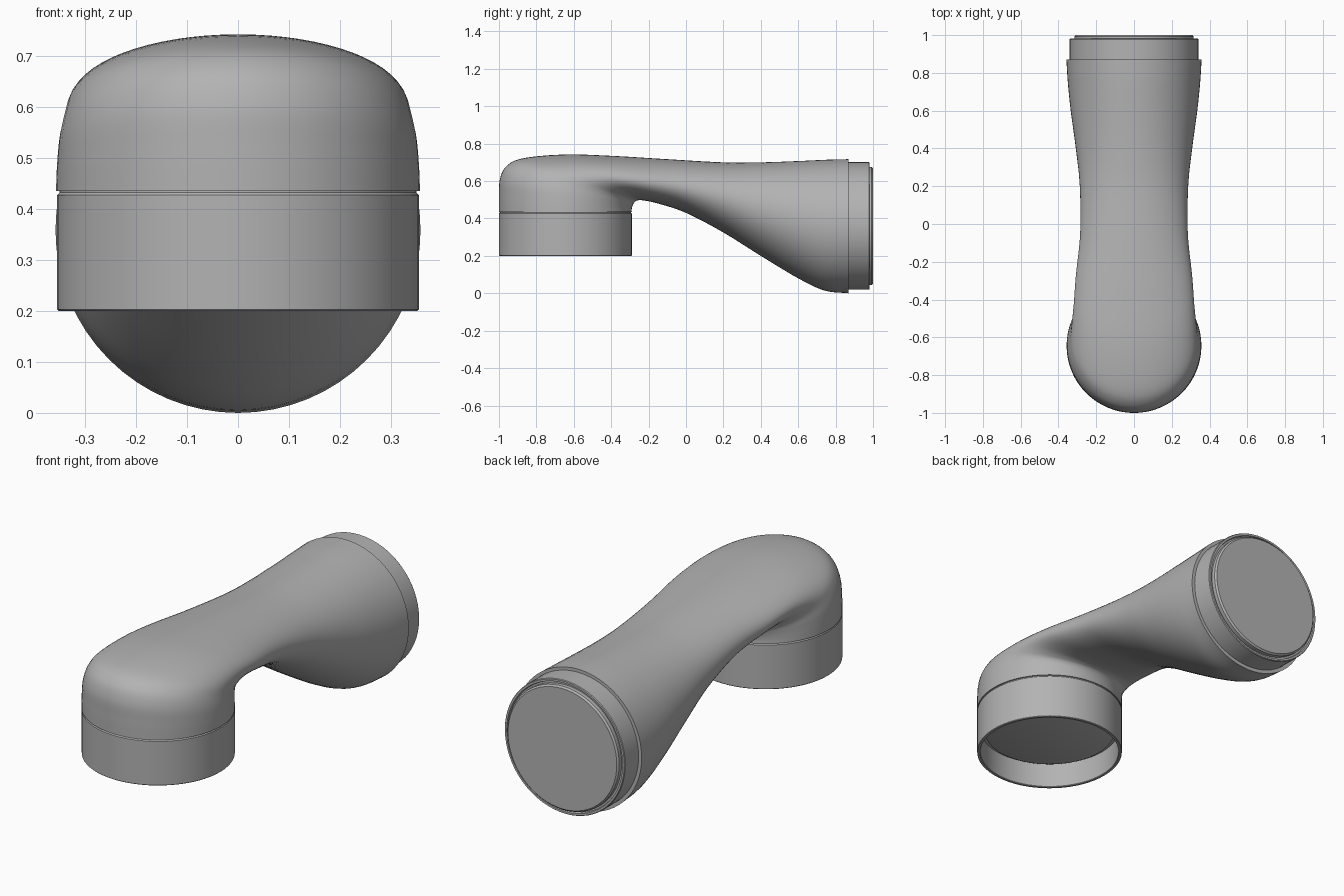
import bpy
import bmesh
import math
from mathutils import Matrix, Vector

if "Cube" in bpy.data.objects:
    bpy.data.objects.remove(bpy.data.objects["Cube"], do_unlink=True)

SIDES = 64
HEAD_Y = -0.645
RADIUS = 0.357


def make_material(name, value):
    material = bpy.data.materials.new(name)
    colour = (value, value, value, 1)
    material.diffuse_color = colour
    material.use_nodes = True
    material.node_tree.nodes["Principled BSDF"].inputs["Base Color"].default_value = colour
    return material


grey = make_material("plain grey", 0.45)


def finish(name, bm):
    """Turn a bmesh into a smooth shaded object with crisp rims."""
    bmesh.ops.recalc_face_normals(bm, faces=bm.faces)
    mesh = bpy.data.meshes.new(name)
    bm.to_mesh(mesh)
    bm.free()
    mesh.materials.append(grey)
    obj = bpy.data.objects.new(name, mesh)
    bpy.context.collection.objects.link(obj)
    bpy.ops.object.select_all(action="DESELECT")
    obj.select_set(True)
    bpy.context.view_layer.objects.active = obj
    bpy.ops.object.shade_smooth_by_angle(angle=math.radians(35))
    return obj


def lathe(name, profile, matrix):
    """Spin (radius, height) points about z, then place the solid."""
    bm = bmesh.new()
    verts = [bm.verts.new((r, 0, h)) for r, h in profile]
    edges = [bm.edges.new(pair) for pair in zip(verts, verts[1:])]
    bmesh.ops.spin(bm, geom=verts + edges, cent=(0, 0, 0), axis=(0, 0, 1),
                   angle=math.tau, steps=SIDES, use_duplicate=False)
    bmesh.ops.remove_doubles(bm, verts=bm.verts, dist=0.0001)
    bmesh.ops.transform(bm, matrix=matrix, verts=bm.verts)
    return finish(name, bm)


def spline(points, steps):
    """Smooth curve through tuples of any length."""
    rows = [Vector(p) for p in points]
    rows = [rows[0] * 2 - rows[1]] + rows + [rows[-1] * 2 - rows[-2]]
    result = []
    for a, b, c, d in zip(rows, rows[1:], rows[2:], rows[3:]):
        for i in range(steps):
            t = i / steps
            result.append(b + (c - a) * (t / 2)
                          + (a * 2 - b * 5 + c * 4 - d) * (t * t / 2)
                          + (b * 3 - a - c * 3 + d) * (t ** 3 / 2))
    result.append(rows[-2])
    return result


def loft(name, sections, steps):
    """Skin ellipses spanning an outer and an inner profile point."""
    bm = bmesh.new()
    rings = []
    for outer_y, outer_z, inner_y, inner_z, width in spline(sections, steps):
        outer = Vector((0, outer_y, outer_z))
        inner = Vector((0, inner_y, inner_z))
        centre, axis = (outer + inner) / 2, (outer - inner) / 2
        ring = []
        for i in range(SIDES):
            angle = math.tau * i / SIDES
            side = Vector((width * math.cos(angle), 0, 0))
            ring.append(bm.verts.new(centre + axis * math.sin(angle) + side))
        rings.append(ring)
    for low, high in zip(rings, rings[1:]):
        for i in range(SIDES):
            j = (i + 1) % SIDES
            bm.faces.new((low[i], low[j], high[j], high[i]))
    bm.faces.new(rings[0])
    bm.faces.new(rings[-1])
    return finish(name, bm)


# Curved body: outer y, outer z, inner y, inner z, half width
loft("curved_body", [
    (-1, .435, -.29, .435, RADIUS),
    (-1, .52, -.29, .45, .355),
    (-.995, .61, -.285, .47, .35),
    (-.96, .68, -.275, .487, .34),
    (-.87, .722, -.26, .496, .332),
    (-.65, .742, -.23, .497, .32),
    (-.4, .735, -.15, .48, .308),
    (-.1, .717, 0, .43, .285),
    (.2, .7, .2, .325, .287),
    (.4, .7, .4, .2, .308),
    (.6, .707, .6, .08, .335),
    (.75, .714, .74, .015, .35),
    (.87, .717, .87, 0, .358),
], 6)

# Hollow collar under the head, with a recessed inner disc
lathe("head_collar", [
    (0, .44), (.35, .44), (.35, .432), (.355, .427), (.355, .203), (.352, .2),
    (.342, .2), (.339, .203), (.339, .33), (.32, .33), (.316, .315),
    (.305, .31), (0, .31),
], Matrix.Translation((0, HEAD_Y, 0)))

# Stepped plug at the rear, with a narrow groove around its disc
lathe("rear_plug", [
    (0, .86), (.341, .86), (.341, .978), (.338, .982), (.328, .982),
    (.325, .972), (.316, .972), (.316, .992), (.308, 1), (0, 1),
], Matrix.Translation((0, 0, .36)) @ Matrix.Rotation(-math.pi / 2, 4, "X"))
